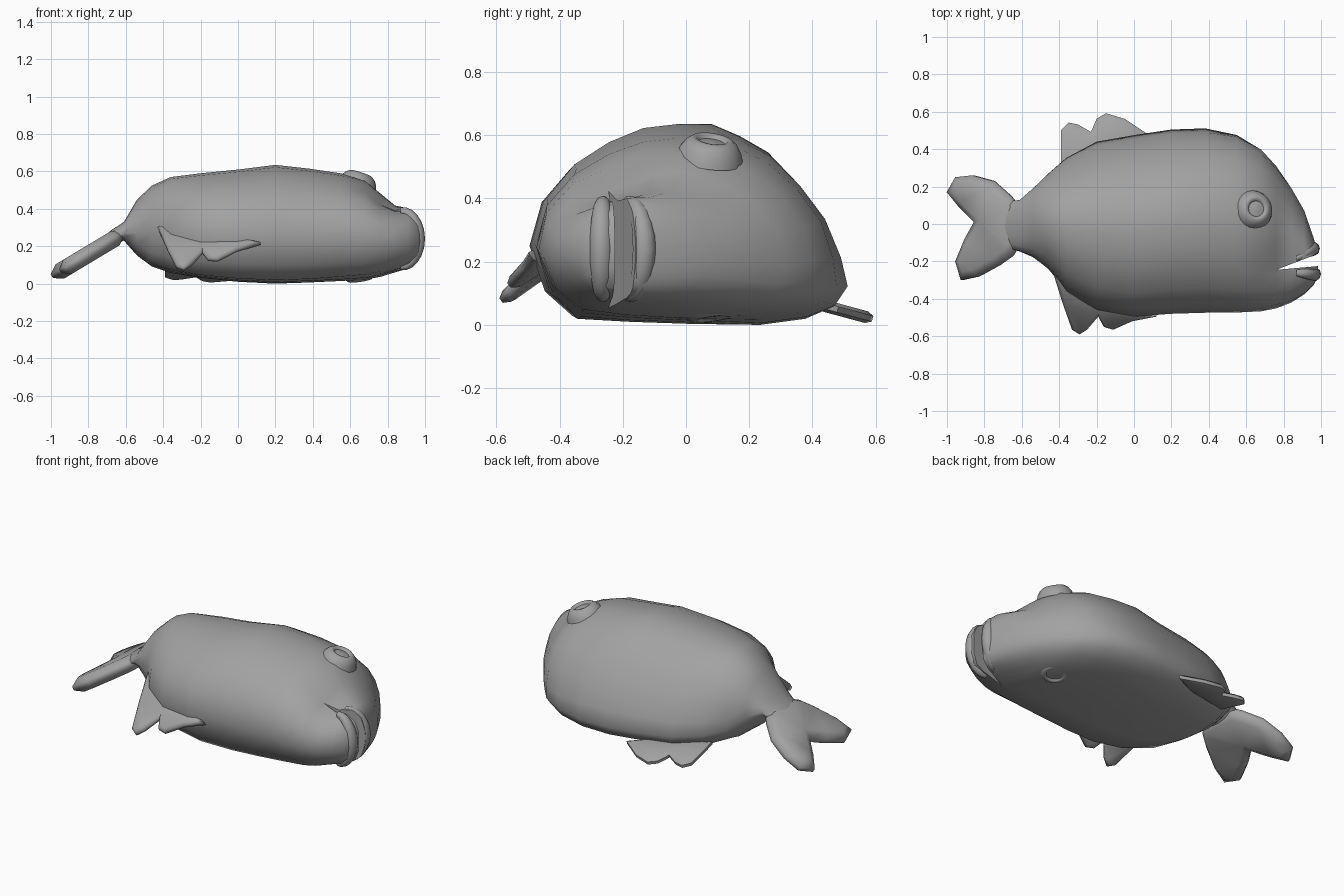
import bpy, bmesh, math
from mathutils import Matrix, Vector

if "Cube" in bpy.data.objects:
    bpy.data.objects.remove(bpy.data.objects["Cube"], do_unlink=True)

grey = bpy.data.materials.new("plain grey")
grey.use_nodes = True
COLOUR = (0.36, 0.36, 0.36, 1)
grey.diffuse_color = COLOUR
grey.node_tree.nodes["Principled BSDF"].inputs["Base Color"].default_value = COLOUR


def add_object(name, bm):
    bmesh.ops.recalc_face_normals(bm, faces=bm.faces[:])
    mesh = bpy.data.meshes.new(name)
    bm.to_mesh(mesh)
    bm.free()
    mesh.materials.append(grey)
    obj = bpy.data.objects.new(name, mesh)
    bpy.context.collection.objects.link(obj)
    return obj


def smooth(obj, angle=50):
    bpy.ops.object.select_all(action="DESELECT")
    obj.select_set(True)
    bpy.context.view_layer.objects.active = obj
    bpy.ops.object.shade_smooth_by_angle(angle=math.radians(angle))


def loft(name, rings):
    bm = bmesh.new()
    rows = [[bm.verts.new(p) for p in ring] for ring in rings]
    n = len(rows[0])
    for a, b in zip(rows, rows[1:]):
        for i in range(n):
            j = (i + 1) % n
            bm.faces.new((a[i], a[j], b[j], b[i]))
    bm.faces.new(rows[0])
    bm.faces.new(rows[-1])
    return add_object(name, bm)


# Body: one lopsided cross-section, rounder toward both ends
section = [(-1, .4), (-.92, .63), (-.74, .8), (-.52, .91), (-.3, .98), (-.08, 1),
           (.14, 1), (.32, .94), (.5, .86), (.68, .71), (.84, .54), (.95, .34),
           (1, .19), (.92, .09), (.74, .03), (.45, 0), (0, .005), (-.38, .015),
           (-.72, .03), (-.9, .16)]
# x, low y, high y, low z, high z, share of the lopsided section
stations = [(-.76, -.08, .08, .17, .2, 0), (-.68, -.13, .12, .195, .285, 0),
            (-.61, -.15, .13, .23, .33, 0),
            (-.54, -.18, .2, .15, .45, .3), (-.46, -.24, .28, .09, .525, .7),
            (-.36, -.36, .36, .055, .57, .9), (-.2, -.46, .44, .03, .59, 1),
            (0, -.495, .475, .01, .61, 1), (.2, -.48, .505, 0, .635, 1),
            (.38, -.475, .515, .005, .615, .95), (.55, -.475, .49, .012, .59, .8),
            (.68, -.47, .42, .02, .55, .65), (.76, -.455, .33, .035, .485, .5),
            (.84, -.425, .21, .06, .42, .3), (.91, -.38, .08, .08, .405, .2),
            (.96, -.33, -.07, .11, .36, .1), (.985, -.28, -.16, .18, .3, 0)]


def ring(x, y0, y1, z0, z1, mix):
    points = []
    for u, v in section:
        w = 2 * v - 1
        r = math.hypot(u, w)
        u, w = (a / r * (1 - mix) + a * mix for a in (u, w))
        y = (y0 + y1) / 2 + u * (y1 - y0) / 2
        # shallow hollow at the mouth corner
        hollow = .045 * max(w, 0) * math.exp(-((x - .76) / .09) ** 2
                                             - ((y + .23) / .1) ** 2)
        points.append((x, y, (z0 + z1) / 2 + w * (z1 - z0) / 2 - hollow))
    return points


body = loft("body", [ring(*s) for s in stations])

# Mouth: wedge cut right through the snout
wedge = [(.76, -.245), (1.1, -.215), (1.1, -.115)]
cutter = loft("mouth_cutter", [[(x, y, z) for x, y in wedge] for z in (-.2, .8)])
cutter.hide_render = True
cutter.hide_viewport = True
cut = body.modifiers.new("mouth", "BOOLEAN")
cut.operation = "DIFFERENCE"
cut.object = cutter
cut.solver = "EXACT"
smooth(body)


# Lips: tapered tubes bowed around the snout
def lip(name, y_mid, y_end, x_mid):
    rings, steps, sides = [], 12, 10
    for i in range(steps + 1):
        a = math.pi * (i / steps - .5)
        bow = math.cos(a)
        c = Vector((.87 + (x_mid - .87) * bow, y_end + (y_mid - y_end) * bow,
                    .24 + .15 * math.sin(a)))
        out = Vector((math.cos(a), 0, math.sin(a)))
        r = .018 + .02 * bow
        rings.append([c + out * r * math.cos(t) + Vector((0, r * math.sin(t), 0))
                      for t in (2 * math.pi * k / sides for k in range(sides))])
    smooth(loft(name, rings))


lip("upper_lip", -.132, -.182, .956)
lip("lower_lip", -.268, -.262, .962)


# Eyes: low turned ring with a sunken pupil, one on each flank
def eye(name, z, side, tilt):
    bm = bmesh.new()
    profile = [(.108, -.045), (.098, -.014), (.083, .008), (.065, .022), (.05, .022),
               (.042, .01), (.02, .014), (0, .016)]
    verts = [bm.verts.new((r, 0, h)) for r, h in profile]
    edges = [bm.edges.new(pair) for pair in zip(verts, verts[1:])]
    bmesh.ops.spin(bm, geom=verts + edges, cent=(0, 0, 0), axis=(0, 0, 1),
                   angle=2 * math.pi, steps=20)
    bmesh.ops.remove_doubles(bm, verts=bm.verts[:], dist=.0005)
    bm.transform(Matrix.Translation((.65, .08, z)) @ Matrix.Diagonal((1, 1, side, 1))
                 @ Matrix.Rotation(math.radians(tilt), 4, "Y")
                 @ Matrix.Rotation(math.radians(-8), 4, "X"))
    smooth(add_object(name, bm), 60)


eye("upper_eye", .566, 1, 18)
eye("lower_eye", .04, -1, 8)


# Fins: lobed outlines on a slanted plane, thick in the middle and thin at the rim
def fin(name, outline, height, rim, bulge, inset):
    bm = bmesh.new()
    face = bm.faces.new([bm.verts.new((x, y, height(x, y))) for x, y in outline])
    face.normal_update()
    offset = face.normal * rim
    bmesh.ops.translate(bm, verts=face.verts[:], vec=-offset / 2)
    new = bmesh.ops.extrude_face_region(bm, geom=[face], use_keep_orig=True)["geom"]
    bmesh.ops.translate(bm, vec=offset,
                        verts=[v for v in new if isinstance(v, bmesh.types.BMVert)])
    bmesh.ops.recalc_face_normals(bm, faces=bm.faces[:])
    sheets = [f for f in bm.faces if len(f.verts) > 4]
    bmesh.ops.inset_individual(bm, faces=sheets, thickness=inset, depth=bulge,
                               use_even_offset=True)
    bmesh.ops.triangulate(bm, faces=[f for f in bm.faces if len(f.verts) > 4])
    smooth(add_object(name, bm), 60)


fin("tail_fin",
    [(-.62, .1), (-.66, .15), (-.75, .23), (-.86, .26), (-.95, .25), (-.995, .17),
     (-.93, .09), (-.85, .01), (-.9, -.08), (-.95, -.2), (-.92, -.3), (-.83, -.28),
     (-.72, -.22), (-.65, -.17), (-.62, -.12)],
    lambda x, y: .265 + (x + .62) * .6, .025, .032, .04)
fin("dorsal_fin",
    [(-.39, .3), (-.39, .5), (-.35, .54), (-.3, .53), (-.23, .49), (-.2, .56),
     (-.15, .59), (-.05, .56), (.07, .48), (-.1, .38)],
    lambda x, y: .065 - (y - .42) * .27, .018, .01, .018)
fin("pelvic_fin",
    [(-.43, -.26), (-.38, -.42), (-.33, -.56), (-.29, -.585), (-.25, -.56), (-.19, -.49),
     (-.16, -.545), (-.11, -.56), (-.01, -.515), (.12, -.49), (-.1, -.38)],
    lambda x, y: .569 + x * .162 + y * .761, .018, .013, .018)
